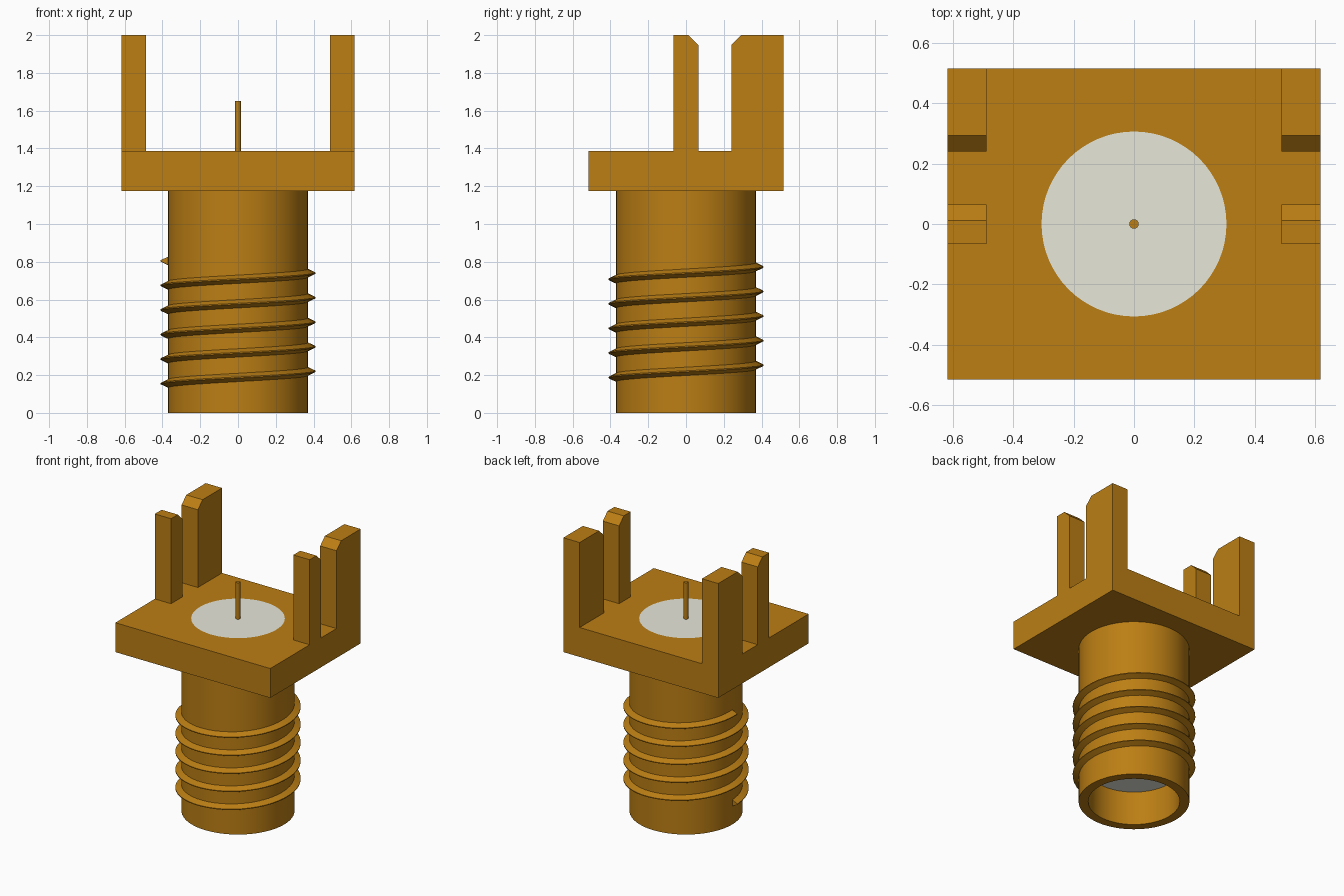
import bpy, bmesh
from math import cos, sin, pi, radians

cube = bpy.data.objects.get("Cube")
if cube:
    bpy.data.objects.remove(cube, do_unlink=True)


def material(name, rgb):
    mat = bpy.data.materials.new(name)
    mat.use_nodes = True
    mat.diffuse_color = (*rgb, 1)
    mat.node_tree.nodes["Principled BSDF"].inputs["Base Color"].default_value = (*rgb, 1)
    return mat


brass = material("brass", (0.5, 0.21, 0.007))
white = material("insulator white", (0.8, 0.8, 0.7))


def finish(name, bm, mat, smooth=False):
    bmesh.ops.recalc_face_normals(bm, faces=bm.faces)
    mesh = bpy.data.meshes.new(name)
    bm.to_mesh(mesh)
    bm.free()
    obj = bpy.data.objects.new(name, mesh)
    bpy.context.collection.objects.link(obj)
    mesh.materials.append(mat)
    if smooth:
        bpy.ops.object.select_all(action="DESELECT")
        bpy.context.view_layer.objects.active = obj
        obj.select_set(True)
        bpy.ops.object.shade_smooth_by_angle(angle=radians(35))
    return obj


def sweep(name, rings, mat, closed, smooth=True):
    """Skin a list of matching cross-sections, capping the ends if open."""
    bm = bmesh.new()
    loops = [[bm.verts.new(p) for p in ring] for ring in rings]
    n = len(loops[0])
    pairs = list(zip(loops, loops[1:]))
    if closed:
        pairs.append((loops[-1], loops[0]))
    else:
        bm.faces.new(loops[0])
        bm.faces.new(loops[-1])
    for a, b in pairs:
        for i in range(n):
            j = (i + 1) % n
            bm.faces.new((a[i], a[j], b[j], b[i]))
    return finish(name, bm, mat, smooth)


def around(profile, angle, rise=0):
    return [(r * cos(angle), r * sin(angle), z + rise) for r, z in profile]


def cylinder(name, radius, z0, z1, mat, sides=64):
    rings = [[(radius * cos(2 * pi * i / sides), radius * sin(2 * pi * i / sides), z)
              for i in range(sides)] for z in (z0, z1)]
    return sweep(name, rings, mat, False)


BORE, BARREL, CREST = 0.306, 0.37, 0.41
BASE, TOP = 1.175, 1.387
SIDES = 64

# Hollow barrel
wall = [(BORE, 0), (BARREL, 0), (BARREL, BASE), (BORE, BASE)]
sweep("barrel", [around(wall, 2 * pi * i / SIDES) for i in range(SIDES)], brass, True)

# Five-turn screw thread
PITCH, TURNS, STEPS = 0.13, 5, 48
tooth = [(BARREL - 0.01, -0.027), (CREST, -0.003), (CREST, 0.003), (BARREL - 0.01, 0.027)]
sweep("screw_thread",
      [around(tooth, pi + 2 * pi * i / STEPS, 0.155 + PITCH * i / STEPS)
       for i in range(TURNS * STEPS + 1)], brass, False)

# Square flange with a round opening
bm = bmesh.new()
bmesh.ops.create_cube(bm, size=1)
bmesh.ops.scale(bm, vec=(1.236, 1.03, TOP - BASE), verts=bm.verts)
bmesh.ops.translate(bm, vec=(0, 0, (TOP + BASE) / 2), verts=bm.verts)
flange = finish("flange", bm, brass)
cutter = cylinder("flange_cutter", BORE, BASE - 0.1, TOP + 0.1, brass)
cutter.hide_render = True
cut = flange.modifiers.new("opening", "BOOLEAN")
cut.object = cutter
cut.operation = "DIFFERENCE"
bpy.context.view_layer.objects.active = flange
bpy.ops.object.modifier_apply(modifier=cut.name)
bpy.data.objects.remove(cutter, do_unlink=True)

# Insulator plug and centre pin
cylinder("insulator", BORE, 0.25, TOP, white)
cylinder("centre_pin", 0.0155, 0.3, 1.65, brass, 16)

# Chamfered board legs, a narrow and a wide one on each side
narrow = [(-0.066, TOP), (0.065, TOP), (0.065, 1.948), (0.012, 2), (-0.066, 2)]
wide = [(0.515, TOP), (0.24, TOP), (0.24, 1.948), (0.293, 2), (0.515, 2)]
for side, sign in (("left", 1), ("right", -1)):
    for kind, outline in (("narrow", narrow), ("wide", wide)):
        rings = [[(sign * x, y, z) for y, z in outline] for x in (0.488, 0.618)]
        sweep(f"{side}_{kind}_leg", rings, brass, False, smooth=False)
